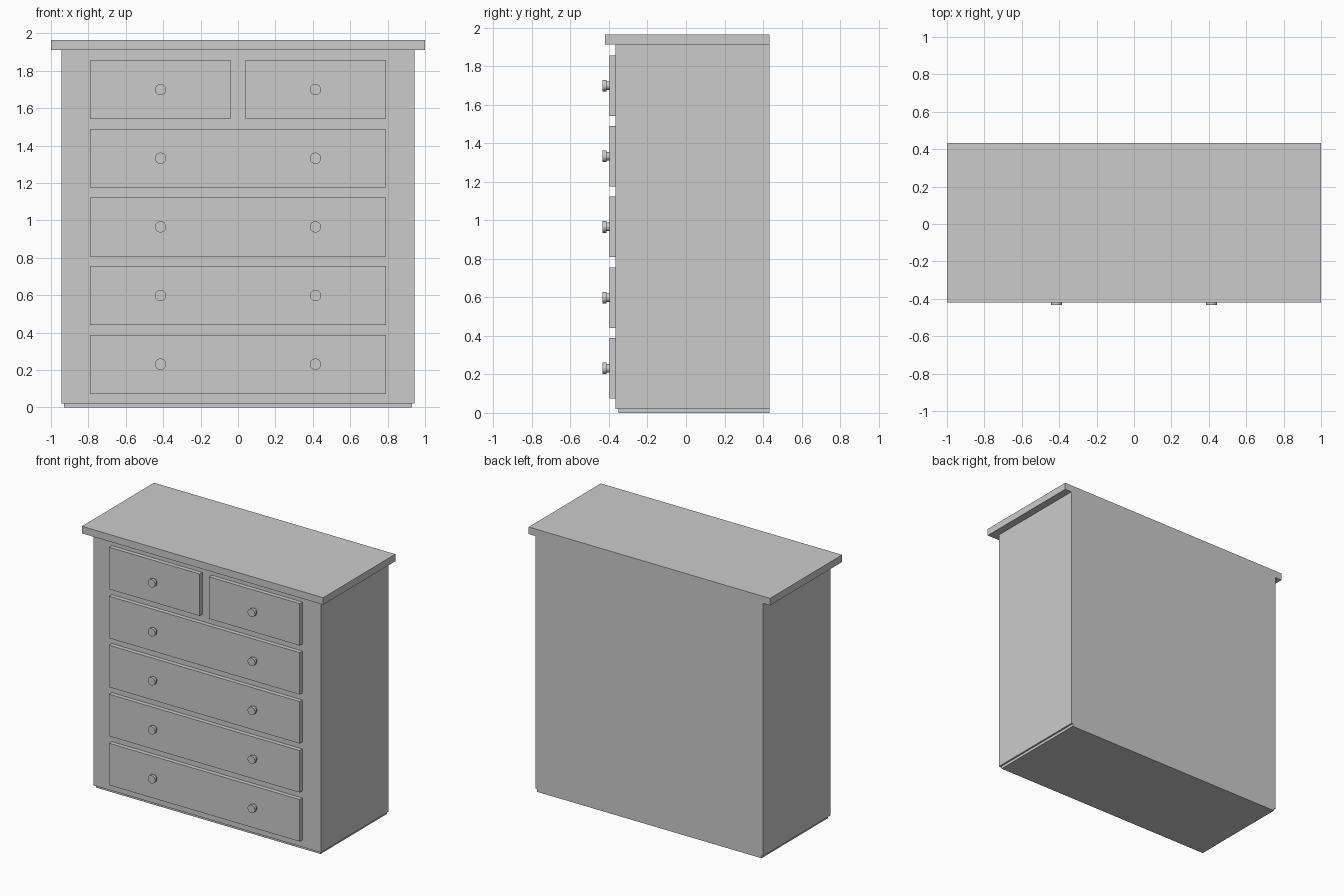
import bpy, bmesh, math
from mathutils import Matrix

if "Cube" in bpy.data.objects:
    bpy.data.objects.remove(bpy.data.objects["Cube"])


def box(name, x0, x1, y0, y1, z0, z1):
    bm = bmesh.new()
    size = Matrix.Diagonal((x1 - x0, y1 - y0, z1 - z0, 1))
    mid = Matrix.Translation(((x0 + x1) / 2, (y0 + y1) / 2, (z0 + z1) / 2))
    bmesh.ops.create_cube(bm, size=1, matrix=mid @ size)
    return finish(name, bm)


def finish(name, bm):
    mesh = bpy.data.meshes.new(name)
    bm.to_mesh(mesh)
    bm.free()
    obj = bpy.data.objects.new(name, mesh)
    bpy.context.collection.objects.link(obj)
    return obj


def knob(name, x, z, segments=32):
    # Turned profile (radius, y) from the drawer face out to the knob's tip
    profile = [(0.022, -0.397), (0.022, -0.413), (0.03, -0.413), (0.03, -0.434)]
    bm = bmesh.new()
    rings = []
    for r, y in profile:
        angles = [2 * math.pi * i / segments for i in range(segments)]
        rings.append([bm.verts.new((x + r * math.cos(a), y, z + r * math.sin(a)))
                      for a in angles])
    for a, b in zip(rings, rings[1:]):
        for i in range(segments):
            j = (i + 1) % segments
            bm.faces.new((a[i], a[j], b[j], b[i]))
    bm.faces.new(rings[0])
    bm.faces.new(rings[-1])
    bmesh.ops.recalc_face_normals(bm, faces=bm.faces)
    obj = finish(name, bm)
    bpy.ops.object.select_all(action='DESELECT')
    obj.select_set(True)
    bpy.context.view_layer.objects.active = obj
    bpy.ops.object.shade_smooth_by_angle(angle=math.radians(30))


BACK, FRONT, FACE = 0.434, -0.366, -0.398

# Carcass: recessed plinth, body and overhanging top
box("plinth", -0.93, 0.93, -0.351, BACK, 0, 0.02)
box("body", -0.943, 0.943, FRONT, BACK, 0.02, 1.912)
box("top_board", -1, 1, -0.42, BACK, 1.912, 1.965)

# Five rows of drawers; the top row is split in two
for row in range(5):
    z = 0.231 + row * 0.367
    spans = [(-0.79, -0.04), (0.04, 0.79)] if row == 4 else [(-0.79, 0.79)]
    for n, (x0, x1) in enumerate(spans):
        box(f"drawer_front_{row}_{n}", x0, x1, FACE, FRONT, z - 0.157, z + 0.157)
    for side, x in (("left", -0.414), ("right", 0.414)):
        knob(f"knob_{side}_{row}", x, z)
